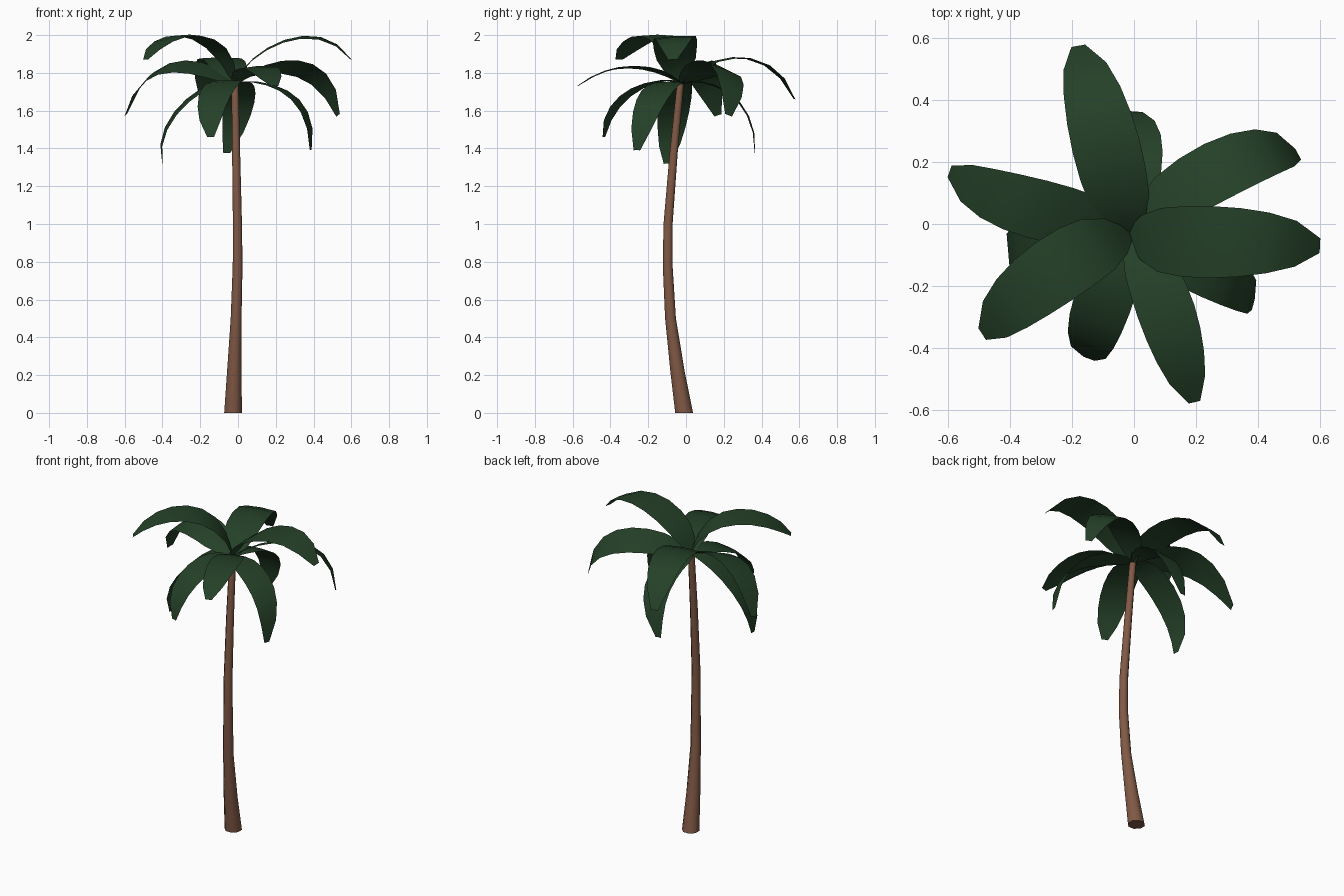
import bpy
from math import radians, cos, sin, tau
from mathutils import Vector

if "Cube" in bpy.data.objects:
    bpy.data.objects.remove(bpy.data.objects["Cube"])


def material(name, color):
    m = bpy.data.materials.new(name)
    m.diffuse_color = color
    m.use_nodes = True
    m.node_tree.nodes["Principled BSDF"].inputs["Base Color"].default_value = m.diffuse_color
    return m


BARK = material("bark", (0.22, 0.10, 0.06, 1))
LEAF = material("leaf", (0.018, 0.052, 0.021, 1))


def add_mesh(name, verts, faces, mat, angle):
    me = bpy.data.meshes.new(name)
    me.from_pydata(verts, [], faces)
    me.materials.append(mat)
    ob = bpy.data.objects.new(name, me)
    bpy.context.collection.objects.link(ob)
    bpy.ops.object.select_all(action='DESELECT')
    ob.select_set(True)
    bpy.context.view_layer.objects.active = ob
    bpy.ops.object.shade_smooth_by_angle(angle=radians(angle))
    return ob


# Trunk: tapered eight-sided tube along a bent path (x, y, z, radius)
path = [(-0.026, -0.010, 0.00, 0.051), (-0.020, -0.045, 0.22, 0.041),
        (-0.010, -0.082, 0.50, 0.031), (-0.002, -0.097, 0.78, 0.028),
        (-0.003, -0.095, 1.00, 0.026), (-0.010, -0.065, 1.38, 0.023),
        (-0.016, -0.030, 1.74, 0.020)]
N = 8
verts = [(x + r * cos(tau * (i + 0.5) / N), y + r * sin(tau * (i + 0.5) / N), z)
         for x, y, z, r in path for i in range(N)]
faces = [(k * N + i, k * N + (i + 1) % N, (k + 1) * N + (i + 1) % N, (k + 1) * N + i)
         for k in range(len(path) - 1) for i in range(N)]
faces += [tuple(reversed(range(N))), tuple(range((len(path) - 1) * N, len(path) * N))]
add_mesh("trunk", verts, faces, BARK, 60)

# Fronds: thin blades along a cubic through the crown and three points
CROWN = Vector((-0.014, -0.028, 1.745))
WIDTHS = [0.04, 0.135, 0.195, 0.215, 0.22, 0.21, 0.185, 0.14, 0.045]


def cubic(p, t):
    out = Vector((0, 0, 0))
    for i in range(4):
        w = 1.0
        for j in range(4):
            if j != i:
                w *= (3 * t - j) / (i - j)
        out += p[i] * w
    return out


def frond(name, azimuth, roll, scale, points):
    p = [CROWN] + [Vector(q) for q in points]
    a, r = radians(azimuth), radians(roll)
    side = Vector((-sin(a) * cos(r), cos(a) * cos(r), sin(r)))
    verts, faces = [], []
    n = len(WIDTHS) - 1
    for k, w in enumerate(WIDTHS):
        c = cubic(p, k / n)
        half = side * (w * scale / 2)
        crease = Vector((0, 0, 0.03 * w))
        verts += [c - half, c + crease, c + half]
    for k in range(n):
        for s in range(2):
            b = 3 * k + s
            faces.append((b, b + 3, b + 4, b + 1))
    add_mesh(name, verts, faces, LEAF, 40)


# Upper, middle and drooping fronds: azimuth, roll, width scale, path
FRONDS = [
    (-3, 4, 1.06, [(0.13, -0.055, 1.91), (0.37, -0.06, 1.99), (0.60, -0.07, 1.87)]),
    (213, 0, 1.0, [(-0.16, -0.09, 1.965), (-0.35, -0.22, 1.985), (-0.49, -0.355, 1.87)]),
    (100, 0, 1.0, [(-0.06, 0.13, 1.85), (-0.12, 0.37, 1.865), (-0.18, 0.575, 1.66)]),
    (28, -20, 0.93, [(0.16, 0.11, 1.825), (0.38, 0.22, 1.80), (0.53, 0.225, 1.575)]),
    (-76, 4, 0.85, [(0.07, -0.19, 1.82), (0.135, -0.38, 1.82), (0.195, -0.575, 1.73)]),
    (161, -18, 0.93, [(-0.20, 0.02, 1.82), (-0.42, 0.08, 1.81), (-0.595, 0.17, 1.575)]),
    (-15, 0, 0.8, [(0.15, -0.11, 1.74), (0.32, -0.19, 1.64), (0.385, -0.26, 1.39)]),
    (-110, 0, 0.85, [(-0.07, -0.17, 1.75), (-0.13, -0.34, 1.66), (-0.145, -0.435, 1.46)]),
    (185, -5, 0.8, [(-0.17, -0.05, 1.72), (-0.35, -0.07, 1.56), (-0.40, -0.10, 1.32)]),
    (94, 0, 0.8, [(0.0, 0.14, 1.735), (0.0, 0.30, 1.62), (-0.06, 0.365, 1.375)]),
]
for i, (az, roll, sc, pts) in enumerate(FRONDS, 1):
    frond(f"frond_{i}", az, roll, sc, pts)
